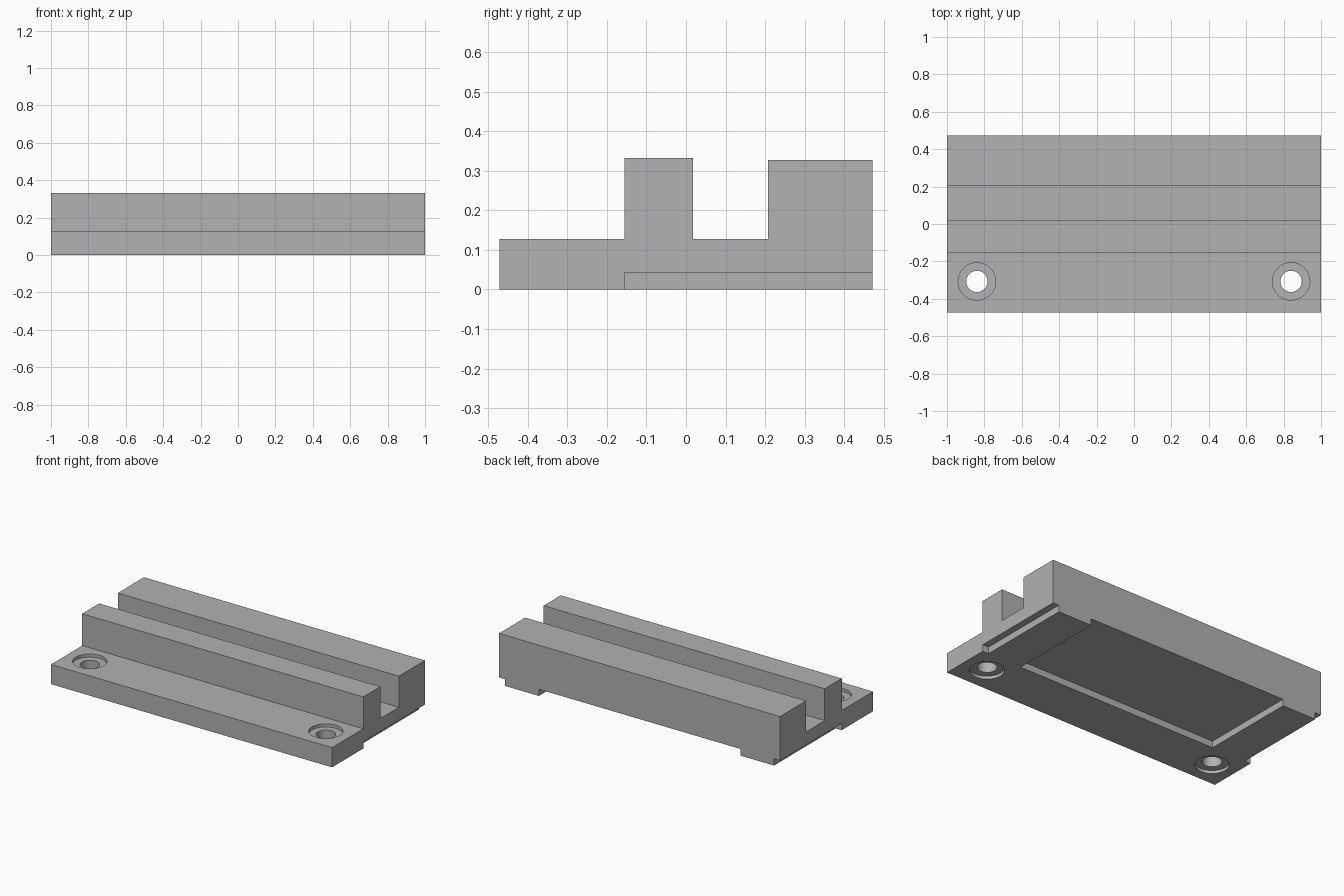
import bpy, bmesh, math

cube = bpy.data.objects.get("Cube")
if cube:
    bpy.data.objects.remove(cube, do_unlink=True)

# Single flat grey finish
grey = bpy.data.materials.new("mid_grey")
grey.use_nodes = True
colour = (0.445, 0.445, 0.445, 1)
grey.diffuse_color = colour
grey.node_tree.nodes["Principled BSDF"].inputs["Base Color"].default_value = colour

HALF_X, HALF_Y = 1.0, 0.472
RIDGE_FRONT, BASE_TOP, RECESS = -0.155, 0.127, 0.043


def add_object(name, bm):
    bmesh.ops.recalc_face_normals(bm, faces=bm.faces)
    mesh = bpy.data.meshes.new(name)
    bm.to_mesh(mesh)
    bm.free()
    mesh.materials.append(grey)
    obj = bpy.data.objects.new(name, mesh)
    bpy.context.collection.objects.link(obj)
    return obj


def box_cutter(name, low, high):
    bm = bmesh.new()
    bmesh.ops.create_cube(bm, size=1)
    for v in bm.verts:
        v.co = [(a + b) / 2 + c * (b - a) for a, b, c in zip(low, high, v.co)]
    return add_object(name, bm)


def round_cutter(name, x, y, radius, low, high):
    bm = bmesh.new()
    bmesh.ops.create_cone(bm, cap_ends=True, segments=48, radius1=radius,
                          radius2=radius, depth=high - low)
    bmesh.ops.translate(bm, verts=bm.verts, vec=(x, y, (low + high) / 2))
    return add_object(name, bm)


# Rail body: stepped cross-section extruded along x
profile = [(-HALF_Y, 0), (HALF_Y, 0), (HALF_Y, 0.327), (0.207, 0.327),
           (0.207, BASE_TOP), (0.018, BASE_TOP), (0.018, 0.332),
           (RIDGE_FRONT, 0.332), (RIDGE_FRONT, BASE_TOP), (-HALF_Y, BASE_TOP)]
bm = bmesh.new()
end = bm.faces.new([bm.verts.new((-HALF_X, y, z)) for y, z in profile])
side = bmesh.ops.extrude_face_region(bm, geom=[end])["geom"]
bmesh.ops.translate(bm, vec=(2 * HALF_X, 0, 0),
                    verts=[g for g in side if isinstance(g, bmesh.types.BMVert)])
body = add_object("rail_body", bm)

# Underside pocket, open at the back
cutters = [box_cutter("pocket_cutter", (-0.717, RIDGE_FRONT, -0.1),
                      (0.717, HALF_Y + 0.1, RECESS))]

for s in (-1, 1):
    # Relief along the lower edge of each end
    x0, x1 = sorted((s * 0.957, s * 1.1))
    cutters.append(box_cutter("end_relief_cutter", (x0, RIDGE_FRONT, -0.1),
                              (x1, HALF_Y + 0.1, RECESS)))
    # Screw hole with a shallow counterbore on both sides
    x, y = s * 0.84, -0.307
    cutters.append(round_cutter("hole_cutter", x, y, 0.057, -0.1, 0.3))
    cutters.append(round_cutter("top_bore_cutter", x, y, 0.1, BASE_TOP - 0.02, 0.2))
    cutters.append(round_cutter("bottom_bore_cutter", x, y, 0.1, -0.1, 0.02))

bpy.ops.object.select_all(action='DESELECT')
body.select_set(True)
bpy.context.view_layer.objects.active = body
for cutter in cutters:
    cutter.hide_render = True
    mod = body.modifiers.new("cut", 'BOOLEAN')
    mod.operation = 'DIFFERENCE'
    mod.solver = 'EXACT'
    mod.object = cutter
    bpy.ops.object.modifier_apply(modifier=mod.name)
    bpy.data.objects.remove(cutter, do_unlink=True)

bpy.ops.object.shade_smooth_by_angle(angle=math.radians(30))
